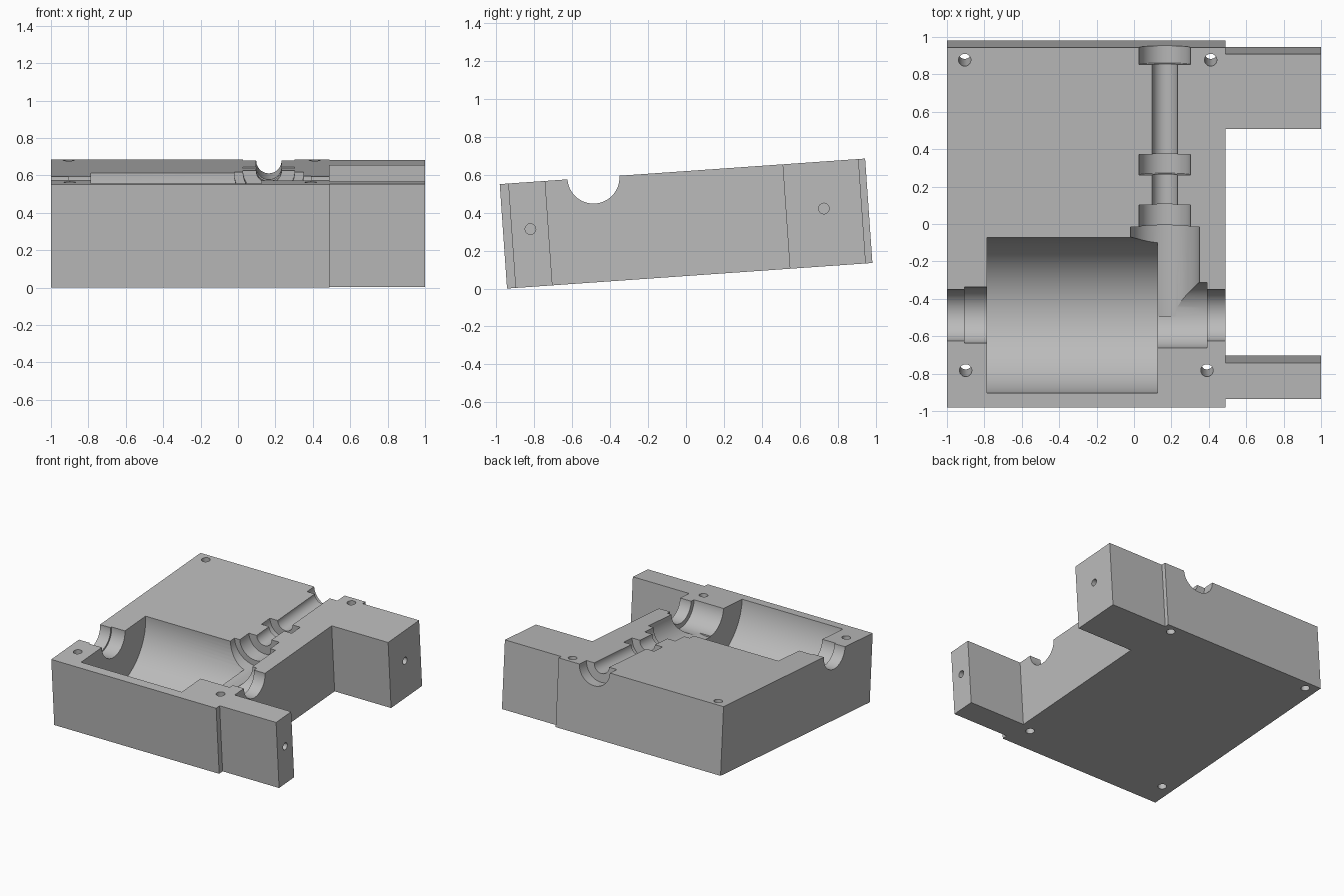
import bpy, bmesh
from math import pi, sin, cos, radians
from mathutils import Matrix, Vector

cube = bpy.data.objects.get("Cube")
if cube:
    bpy.data.objects.remove(cube, do_unlink=True)

H = 0.5515                 # block thickness
SEGMENTS = 96

grey = bpy.data.materials.new("plain grey")
grey.use_nodes = True
colour = (0.5, 0.5, 0.5, 1)
grey.diffuse_color = colour
grey.node_tree.nodes["Principled BSDF"].inputs["Base Color"].default_value = colour


def make_object(name, bm):
    bmesh.ops.recalc_face_normals(bm, faces=bm.faces)
    mesh = bpy.data.meshes.new(name)
    bm.to_mesh(mesh)
    bm.free()
    obj = bpy.data.objects.new(name, mesh)
    bpy.context.collection.objects.link(obj)
    mesh.materials.append(grey)
    return obj


def stepped_bore(name, profile, axis, centre, sides=SEGMENTS):
    """Closed solid of revolution; profile holds (position on axis, radius)."""
    bm = bmesh.new()
    c = Vector(centre)
    d = Vector(axis)
    a = d.orthogonal().normalized()
    b = d.cross(a)
    rings = []
    for t, r in profile:
        angles = [2 * pi * (i + 0.5) / sides for i in range(sides)]
        rings.append([bm.verts.new(c + d * t + r * (a * cos(q) + b * sin(q)))
                      for q in angles])
    for low, high in zip(rings, rings[1:]):
        for i in range(sides):
            j = (i + 1) % sides
            bm.faces.new((low[i], low[j], high[j], high[i]))
    bm.faces.new(rings[0])
    bm.faces.new(rings[-1])
    return make_object(name, bm)


def steps(stations, radii):
    """Turn section limits and radii into a stepped profile."""
    return [p for s, e, r in zip(stations, stations[1:], radii)
            for p in ((s, r), (e, r))]


# Block with two side arms, drawn as a plan outline and extruded
outline = [(-1, 0), (0.49, 0), (0.49, 0.045), (1, 0.045), (1, 0.24), (0.49, 0.24),
           (0.49, 1.494), (1, 1.494), (1, 1.895), (0.49, 1.895), (0.49, 1.93), (-1, 1.93)]
bm = bmesh.new()
base = bm.faces.new([bm.verts.new((x, y, 0)) for x, y in outline])
top = bmesh.ops.extrude_face_region(bm, geom=[base])["geom"]
bmesh.ops.translate(bm, vec=(0, 0, H),
                    verts=[v for v in top if isinstance(v, bmesh.types.BMVert)])
block = make_object("half_mould_block", bm)

# Main chamber across the block and the stepped channel to the back
cutters = [
    stepped_bore("main_chamber_cutter",
                 steps((-1.1, -0.905, -0.785, 0.125, 0.39, 0.6),
                       (0.137, 0.15, 0.4175, 0.175, 0.137)),
                 (1, 0, 0), (0, 0.495, H)),
    stepped_bore("back_channel_cutter",
                 steps((0.475, 0.968, 1.086, 1.247, 1.357, 1.838, 2.1),
                       (0.185, 0.1375, 0.0675, 0.1375, 0.0675, 0.1375)),
                 (0, 1, 0), (0.165, 0, H)),
]

# Bolt holes through the four corners
for x, y in ((-0.905, 1.863), (0.41, 1.863), (-0.9, 0.199), (0.39, 0.199)):
    cutters.append(stepped_bore("bolt_hole_cutter", [(-0.1, 0.033), (0.7, 0.033)],
                                (0, 0, 1), (x, y, 0), 32))

# Blind holes in the arm ends
for y in (0.145, 1.695):
    cutters.append(stepped_bore("arm_hole_cutter", [(0.75, 0.028), (1.1, 0.028)],
                                (1, 0, 0), (0, y, 0.304), 32))

# Cut everything out of the block
bpy.context.view_layer.objects.active = block
for cutter in cutters:
    cutter.hide_render = True
    mod = block.modifiers.new("cut", "BOOLEAN")
    mod.operation = "DIFFERENCE"
    mod.solver = "EXACT"
    mod.object = cutter
    bpy.ops.object.modifier_apply(modifier=mod.name)
for cutter in cutters:
    bpy.data.objects.remove(cutter, do_unlink=True)

# Tilt the block so it rests on its lower front edge
block.data.transform(Matrix.Translation((0, -0.943, 0)) @ Matrix.Rotation(radians(4), 4, "X"))

bpy.ops.object.select_all(action="DESELECT")
block.select_set(True)
bpy.ops.object.shade_smooth_by_angle(angle=radians(25))
